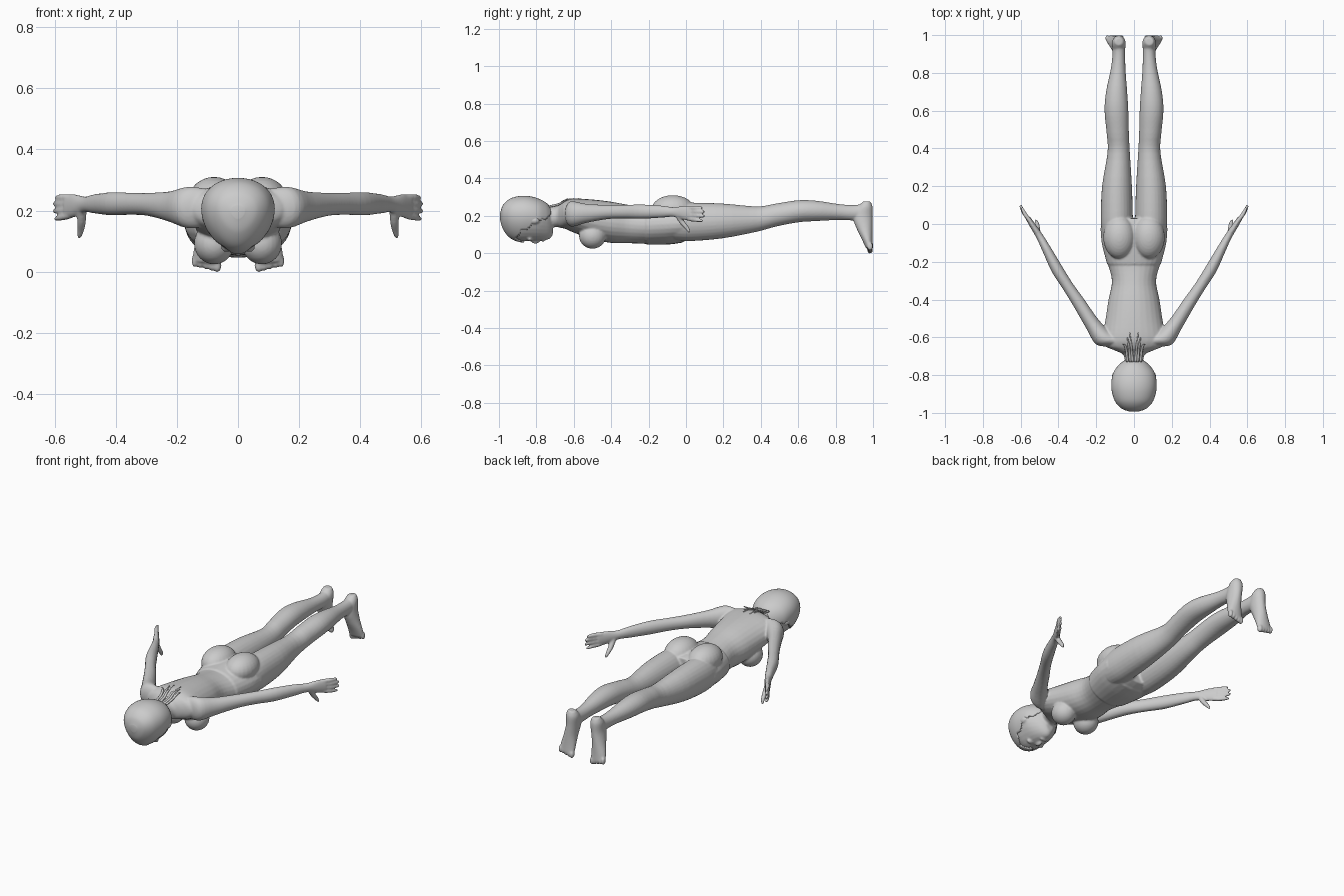
import bpy, bmesh, math
from mathutils import Vector, Matrix


def spline(rows, steps):
    # Catmull-Rom through rows of numbers
    rows = [Vector(r) for r in rows]
    p = [rows[0]] + rows + [rows[-1]]
    out = []
    for i in range(1, len(p) - 2):
        a, b, c, d = p[i - 1:i + 3]
        for s in range(steps):
            t = s / steps
            out.append(0.5 * (2 * b + (c - a) * t + (2 * a - 5 * b + 4 * c - d) * t * t
                              + (3 * b - a - 3 * c + d) * t ** 3))
    return out + [rows[-1]]


def loft(bm, rows, ref=(0, 0, 1), steps=4, n=28, egg=0, mirror=False):
    # rows: x, y, z, half width, half depth along ref
    ring_rows = spline(rows, steps)
    v = Vector(ref)
    axis = Vector(rows[-1][:3]) - Vector(rows[0][:3])
    u = axis.cross(v).normalized()
    for sx in ((1, -1) if mirror else (1,)):
        rings = []
        for r in ring_rows:
            ring = []
            for k in range(n):
                a = 2 * math.pi * k / n
                w = r[3] * (1 + egg * math.sin(a))
                q = Vector(r[:3]) + u * w * math.cos(a) + v * r[4] * math.sin(a)
                ring.append(bm.verts.new((q.x * sx, q.y, q.z)))
            rings.append(ring)
        for a, b in zip(rings, rings[1:]):
            for k in range(n):
                bm.faces.new((a[k], a[(k + 1) % n], b[(k + 1) % n], b[k]))
        bm.faces.new(rings[0])
        bm.faces.new(rings[-1])


def blob(bm, c, r, mirror=True):
    for sx in ((1, -1) if mirror else (1,)):
        m = Matrix.Translation((c[0] * sx, c[1], c[2])) @ Matrix.Diagonal((*r, 1))
        bmesh.ops.create_uvsphere(bm, u_segments=24, v_segments=16, radius=1, matrix=m)


def finish(name, bm):
    bmesh.ops.recalc_face_normals(bm, faces=bm.faces)
    me = bpy.data.meshes.new(name)
    bm.to_mesh(me)
    bm.free()
    me.polygons.foreach_set("use_smooth", [True] * len(me.polygons))
    ob = bpy.data.objects.new(name, me)
    bpy.context.collection.objects.link(ob)
    return ob


def row(y, bottom, top, w, x=0):
    return (x, y, (bottom + top) / 2, w, (top - bottom) / 2)


body = bmesh.new()

# torso and neck
torso = [row(-0.76, .13, .25, .045), row(-0.695, .14, .25, .055), row(-0.67, .135, .265, .10),
         row(-0.645, .13, .28, .155), row(-0.6, .11, .292, .165), row(-0.5, .075, .287, .15),
         row(-0.4, .055, .275, .135), row(-0.3, .053, .257, .117), row(-0.2, .05, .247, .142),
         row(-0.1, .05, .262, .166), row(-0.02, .06, .26, .174), row(0.03, .08, .25, .155)]
loft(body, torso)
blob(body, (.078, -.50, .092), (.066, .072, .068))
blob(body, (.078, -.07, .232), (.085, .115, .078))
# briefs: slightly raised layer
loft(body, [row(-.212, .046, .253, .143), row(-.1, .046, .266, .171), row(-.02, .056, .264, .177)])

# legs
legs = [row(-.06, .07, .26, .08, .09), row(.03, .065, .27, .085, .091), row(.2, .08, .265, .079, .09),
        row(.38, .115, .25, .059, .081), row(.48, .142, .265, .059, .086), row(.6, .165, .283, .063, .093),
        row(.7, .172, .28, .056, .092), row(.82, .178, .262, .039, .084), row(.9, .175, .258, .034, .08),
        row(.96, .18, .265, .034, .08)]
loft(body, legs, mirror=True)

# feet and toes
feet = [(.08, .967, .276, .022, .02), (.08, .957, .245, .036, .041), (.083, .945, .19, .036, .052),
        (.092, .955, .13, .038, .042), (.1, .97, .07, .045, .028), (.103, .98, .03, .047, .02)]
loft(body, feet, ref=(0, 1, 0), mirror=True)
for i in range(5):
    blob(body, (.068 + i * .0185, .984, .02 + .004 * i), (.014 if i == 0 else .0095, .016, .022))

# arms and palms
arms = [(.10, -.62, .21, .05, .06), (.16, -.605, .21, .053, .068), (.22, -.53, .213, .04, .05),
        (.29, -.42, .22, .034, .038), (.35, -.33, .222, .03, .036), (.41, -.235, .222, .031, .038),
        (.465, -.13, .222, .024, .032), (.5, -.065, .22, .019, .026), (.535, -.01, .216, .016, .038),
        (.562, .032, .212, .013, .04)]
loft(body, arms, mirror=True)

# fingers and thumb
for z0, z1, reach in ((.243, .243, .85), (.223, .222, 1), (.203, .198, 1), (.183, .172, .9)):
    loft(body, [(.55, .015, z0, .011, .011), (.55 + .033 * reach, .015 + .045 * reach, (z0 + z1) / 2, .011, .011),
                (.55 + .052 * reach, .015 + .085 * reach, z1, .007, .007)], n=12, mirror=True)
loft(body, [(.51, -.045, .205, .016, .016), (.512, -.02, .165, .014, .015), (.515, .005, .135, .011, .012),
            (.52, .02, .112, .007, .007)], ref=(1, 0, 0), n=12, mirror=True)

# head with nose, lips, eyes and ears
head = [row(-.99, .175, .215, .02), row(-.975, .13, .255, .06), row(-.94, .087, .286, .092),
        row(-.89, .065, .3, .109), row(-.84, .064, .3, .112), row(-.79, .066, .287, .103),
        row(-.75, .07, .266, .078), row(-.725, .08, .24, .052), row(-.712, .1, .22, .03)]
loft(body, head, egg=.2)
blob(body, (0, -.805, .066), (.012, .024, .016), False)
blob(body, (0, -.765, .07), (.022, .01, .009), False)
blob(body, (.036, -.835, .077), (.02, .012, .013))
blob(body, (.105, -.81, .175), (.012, .026, .018))

ob = finish("body", body)
rm = ob.modifiers.new("fuse", 'REMESH')
rm.mode = 'VOXEL'
rm.voxel_size = .0055
rm.use_smooth_shade = True
sm = ob.modifiers.new("soften", 'SMOOTH')
sm.factor = .5
sm.iterations = 4

# hair cap with a jagged fringe around the face
hair = bmesh.new()
loft(hair, [(x, y * 1.02 + .0165, z, w * 1.05, d * 1.045) for x, y, z, w, d in head[:-1]],
     egg=.2, steps=8, n=64)


def on_face(c):
    jag = .018 * abs((c.x * 22) % 2 - 1)
    jag_side = .02 * abs((c.y * 20) % 2 - 1)
    return c.y > -.90 + jag * 2 - .2 * abs(c.x) and c.z < .10 + .55 * (c.y + .9) + jag_side


bmesh.ops.delete(hair, geom=[f for f in hair.faces if on_face(f.calc_center_median())], context='FACES')
cap = finish("hair", hair)
so = cap.modifiers.new("thickness", 'SOLIDIFY')
so.thickness = .008
so.offset = -1

# loose hair strands over the nape
strands = bmesh.new()
for x0, x1, y1 in ((.008, .022, -.575), (.02, .035, -.60), (.035, .06, -.635)):
    loft(strands, [(x0, -.73, .25, .007, .006), (x0 + .004, -.68, .262, .007, .006),
                   ((x0 + x1) / 2, -.645, .283, .006, .005), (x1, y1, .291, .002, .003)], n=10, mirror=True)
finish("hair_strands", strands)
